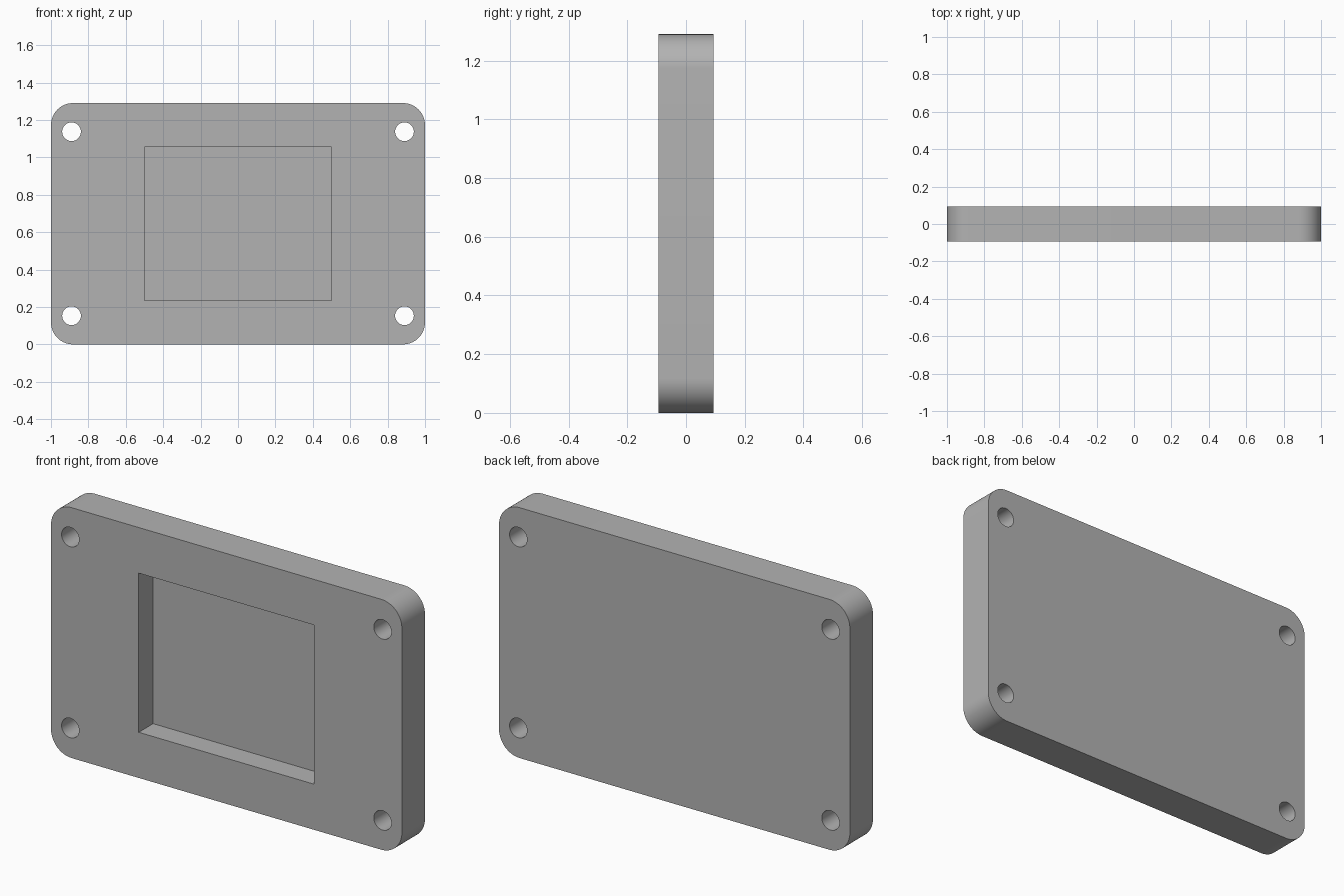
import bpy
import bmesh
from math import cos, sin, pi

WIDTH, DEPTH, HEIGHT = 2.0, 0.188, 1.29
CORNER = 0.118
MID = HEIGHT / 2

cube = bpy.data.objects.get("Cube")
if cube:
    bpy.data.objects.remove(cube, do_unlink=True)

grey = bpy.data.materials.new("plain_grey")
grey.use_nodes = True
GREY = (0.45, 0.45, 0.45, 1)
grey.diffuse_color = GREY
grey.node_tree.nodes["Principled BSDF"].inputs["Base Color"].default_value = GREY


def arc(cx, cz, radius, start, sweep, steps):
    return [(cx + radius * cos(start + sweep * i / steps),
             cz + radius * sin(start + sweep * i / steps)) for i in range(steps + 1)]


def prism(name, outline, front, back):
    """Extrude an x-z outline along y."""
    bm = bmesh.new()
    face = bm.faces.new([bm.verts.new((x, front, z)) for x, z in outline])
    side = bmesh.ops.extrude_face_region(bm, geom=[face])["geom"]
    moved = [v for v in side if isinstance(v, bmesh.types.BMVert)]
    bmesh.ops.translate(bm, verts=moved, vec=(0, back - front, 0))
    bmesh.ops.recalc_face_normals(bm, faces=bm.faces)
    mesh = bpy.data.meshes.new(name)
    bm.to_mesh(mesh)
    bm.free()
    mesh.materials.append(grey)
    obj = bpy.data.objects.new(name, mesh)
    bpy.context.collection.objects.link(obj)
    return obj


# Plate with rounded corners
outline = []
for i, (sx, sz) in enumerate([(1, 1), (-1, 1), (-1, -1), (1, -1)]):
    outline += arc(sx * (WIDTH / 2 - CORNER), MID + sz * (MID - CORNER),
                   CORNER, i * pi / 2, pi / 2, 16)
plate = prism("mounting_plate", outline, -DEPTH / 2, DEPTH / 2)

# Cutters: front pocket and four through holes
pocket = [(sx * 0.5, MID + sz * 0.41)
          for sx, sz in [(1, 1), (-1, 1), (-1, -1), (1, -1)]]
cutters = [prism("pocket_cutter", pocket, -DEPTH, -DEPTH / 2 + 0.117)]
for sx in (-1, 1):
    for sz in (-1, 1):
        hole = arc(sx * 0.89, MID + sz * 0.492, 0.05, 0, 2 * pi, 48)[:-1]
        cutters.append(prism("hole_cutter", hole, -DEPTH, DEPTH))

bpy.ops.object.select_all(action="DESELECT")
bpy.context.view_layer.objects.active = plate
plate.select_set(True)
for cutter in cutters:
    cutter.hide_render = True
    mod = plate.modifiers.new("cut", "BOOLEAN")
    mod.operation = "DIFFERENCE"
    mod.solver = "EXACT"
    mod.object = cutter
    bpy.ops.object.modifier_apply(modifier=mod.name)
    bpy.data.objects.remove(cutter, do_unlink=True)

# Smooth corners and bores, crisp edges
bpy.ops.object.shade_smooth_by_angle(angle=pi / 6)
